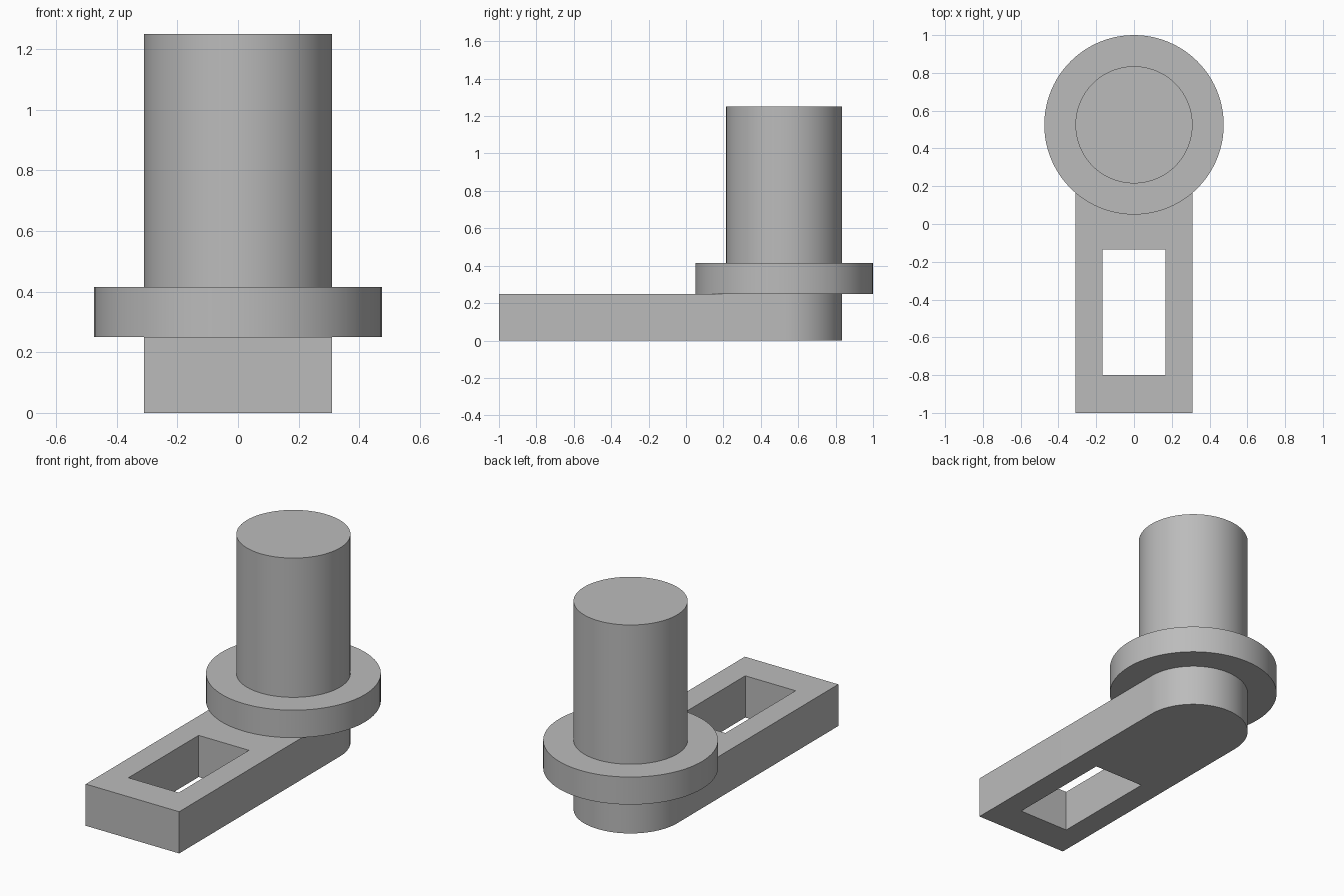
import bpy
import bmesh
from math import cos, sin, pi, radians

# Main dimensions
PIN_Y = 0.525
PIN_R = 0.31
FLANGE_R = 0.475
ARM_TOP = 0.25
FLANGE_TOP = 0.415
PIN_TOP = 1.25
SEGMENTS = 96

default = bpy.data.objects.get("Cube")
if default:
    bpy.data.objects.remove(default, do_unlink=True)

grey = bpy.data.materials.new("plain grey")
grey.use_nodes = True
colour = (0.5, 0.5, 0.5, 1)
grey.diffuse_color = colour
grey.node_tree.nodes["Principled BSDF"].inputs["Base Color"].default_value = colour


def finish(bm, name):
    """Turn a bmesh into a shaded, coloured object."""
    bmesh.ops.recalc_face_normals(bm, faces=bm.faces)
    mesh = bpy.data.meshes.new(name)
    bm.to_mesh(mesh)
    bm.free()
    mesh.materials.append(grey)
    obj = bpy.data.objects.new(name, mesh)
    bpy.context.collection.objects.link(obj)
    bpy.ops.object.select_all(action="DESELECT")
    obj.select_set(True)
    bpy.context.view_layer.objects.active = obj
    bpy.ops.object.shade_smooth_by_angle(angle=radians(30))
    return obj


def add_loop(bm, points):
    """Closed loop of edges on the ground plane."""
    verts = [bm.verts.new((x, y, 0)) for x, y in points]
    return [bm.edges.new((v, verts[i - 1])) for i, v in enumerate(verts)]


# Slotted arm: square front end, rounded back end, rectangular window
half = SEGMENTS // 2
outline = [(-PIN_R, -1), (PIN_R, -1)]
outline += [(PIN_R * cos(pi * i / half), PIN_Y + PIN_R * sin(pi * i / half))
            for i in range(half + 1)]
slot = [(-0.167, -0.80), (0.167, -0.80), (0.167, -0.135), (-0.167, -0.135)]

bm = bmesh.new()
edges = add_loop(bm, outline) + add_loop(bm, slot)
bmesh.ops.triangle_fill(bm, edges=edges, use_beauty=True)
extruded = bmesh.ops.extrude_face_region(bm, geom=bm.faces[:], use_keep_orig=True)
top = [g for g in extruded["geom"] if isinstance(g, bmesh.types.BMVert)]
bmesh.ops.translate(bm, verts=top, vec=(0, 0, ARM_TOP))
finish(bm, "slotted_arm")

# Flanged pin: stepped profile turned about the pin axis
profile = [(0, ARM_TOP), (FLANGE_R, ARM_TOP), (FLANGE_R, FLANGE_TOP),
           (PIN_R, FLANGE_TOP), (PIN_R, PIN_TOP), (0, PIN_TOP)]
bm = bmesh.new()
verts = [bm.verts.new((r, PIN_Y, z)) for r, z in profile]
spine = [bm.edges.new(pair) for pair in zip(verts, verts[1:])]
bmesh.ops.spin(bm, geom=verts + spine, cent=(0, PIN_Y, 0), axis=(0, 0, 1),
               angle=2 * pi, steps=SEGMENTS)
bmesh.ops.remove_doubles(bm, verts=bm.verts, dist=0.0001)
finish(bm, "flanged_pin")
